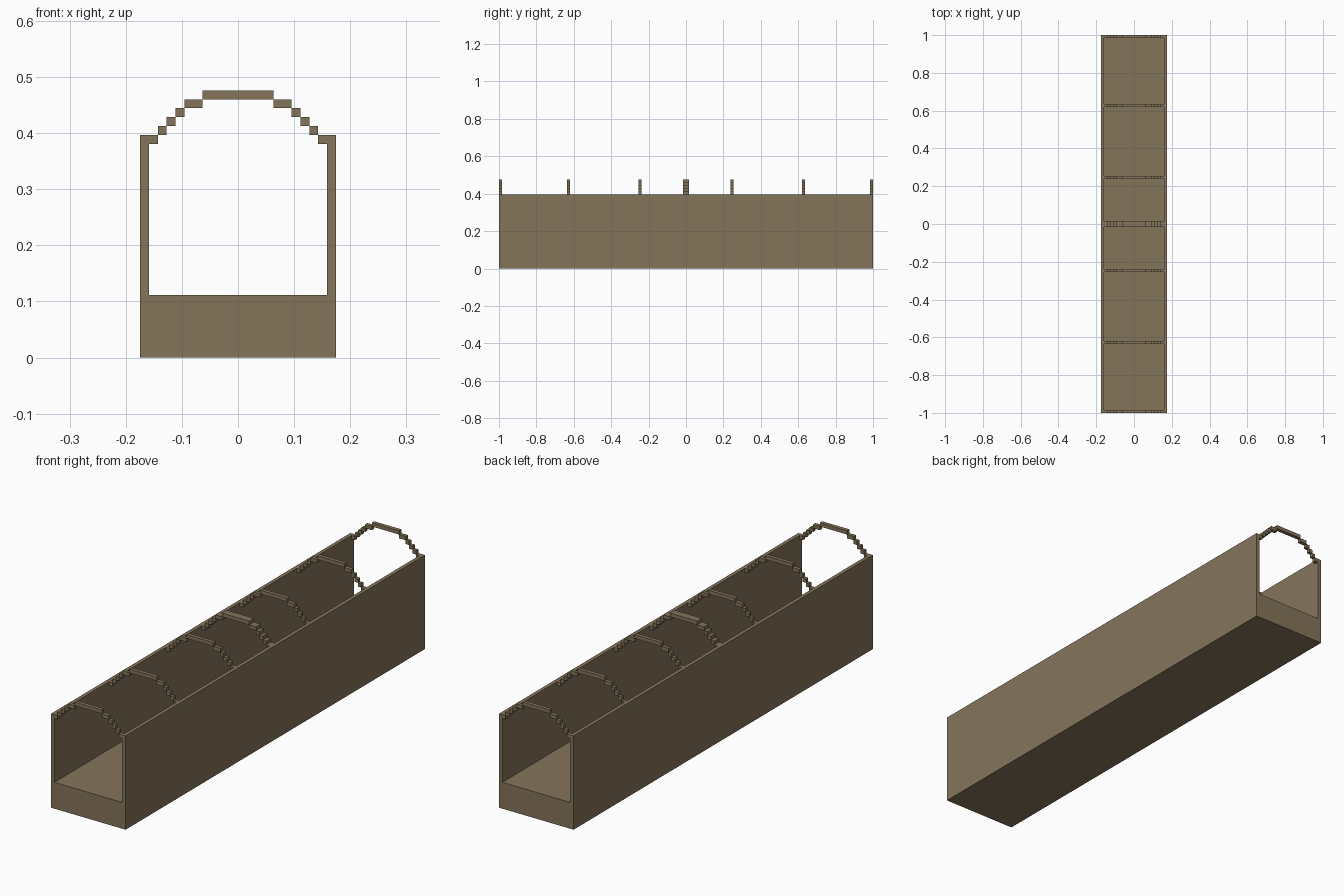
import bpy
import bmesh

if "Cube" in bpy.data.objects:
    bpy.data.objects.remove(bpy.data.objects["Cube"])

U = 2 / 126  # one block unit; the trough is 126 units long

wood = bpy.data.materials.new("weathered wood brown")
wood.diffuse_color = (0.235, 0.178, 0.105, 1)
wood.use_nodes = True
wood.node_tree.nodes["Principled BSDF"].inputs["Base Color"].default_value = wood.diffuse_color


def finish(name, bm):
    bmesh.ops.recalc_face_normals(bm, faces=bm.faces)
    mesh = bpy.data.meshes.new(name)
    bm.to_mesh(mesh)
    bm.free()
    mesh.materials.append(wood)
    obj = bpy.data.objects.new(name, mesh)
    bpy.context.collection.objects.link(obj)
    return obj


def add_box(bm, x0, x1, y0, y1, z0, z1):
    verts = bmesh.ops.create_cube(bm, size=1)["verts"]
    for v in verts:
        v.co.x = (x1 if v.co.x > 0 else x0) * U
        v.co.y = (y1 if v.co.y > 0 else y0) * U
        v.co.z = (z1 if v.co.z > 0 else z0) * U


# Trough: U-shaped section with a thick floor, open at both ends
profile = [(-11, 0), (11, 0), (11, 25), (10, 25),
           (10, 7), (-10, 7), (-10, 25), (-11, 25)]
bm = bmesh.new()
face = bm.faces.new([bm.verts.new((x * U, -63 * U, z * U)) for x, z in profile])
ext = bmesh.ops.extrude_face_region(bm, geom=[face])["geom"]
bmesh.ops.translate(bm, vec=(0, 126 * U, 0),
                    verts=[g for g in ext if isinstance(g, bmesh.types.BMVert)])
finish("trough", bm)

# Stepped roof hoops: (inner x, outer x, bottom z) of each mirrored step
steps = [(9, 10, 24), (8, 9, 25), (7, 8, 26), (6, 7, 27), (4, 6, 28)]
spans = [(-63, -62), (-40, -39), (-16, -15), (-1, 1), (15, 16), (39, 40), (62, 63)]
for i, (y0, y1) in enumerate(spans):
    bm = bmesh.new()
    for a, b, z in steps:
        add_box(bm, a, b, y0, y1, z, z + 1)
        add_box(bm, -b, -a, y0, y1, z, z + 1)
    add_box(bm, -4, 4, y0, y1, 29, 30)
    finish(f"roof_hoop_{i + 1}", bm)
